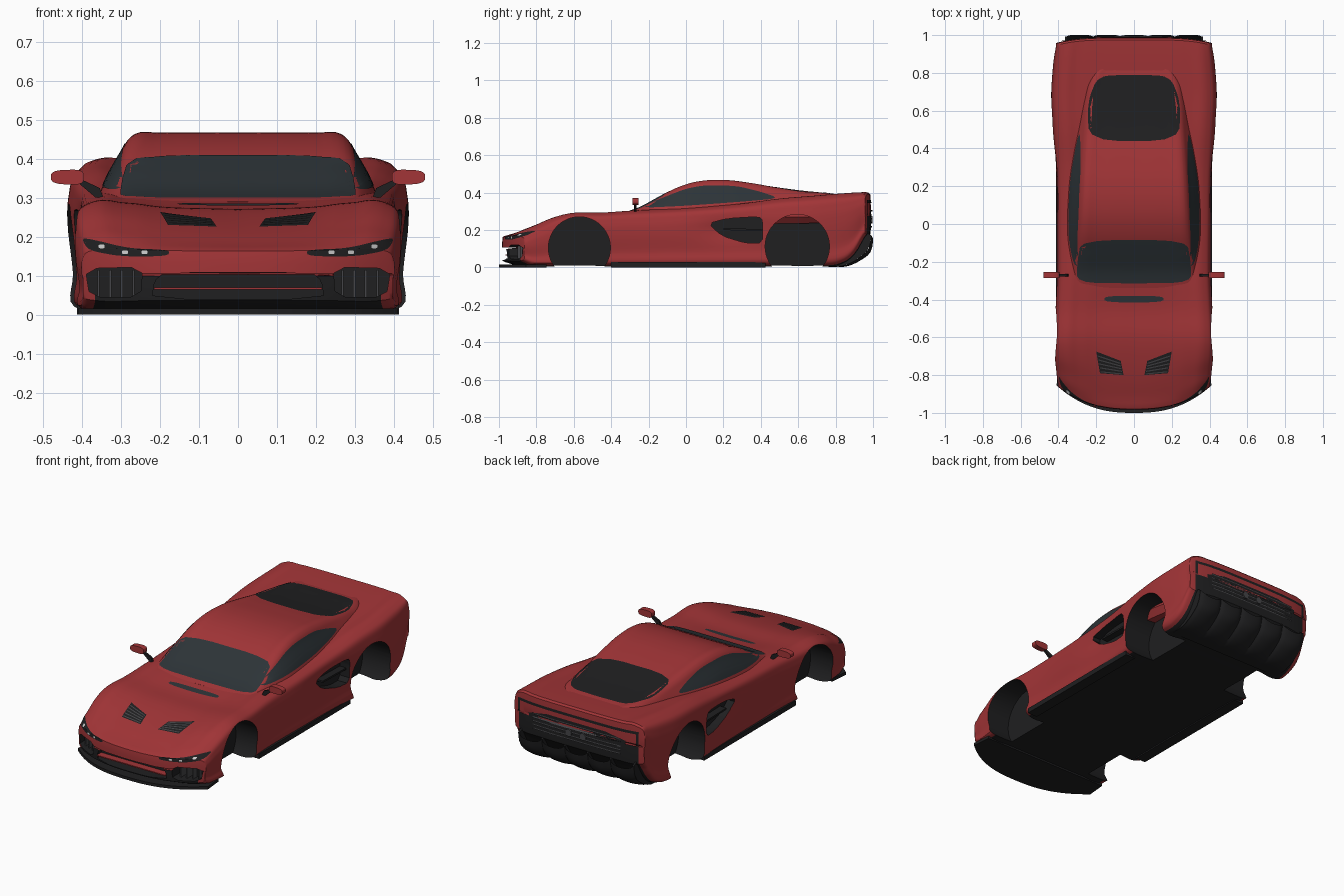
import bpy, bmesh, math
from mathutils import Vector
from mathutils.bvhtree import BVHTree

if "Cube" in bpy.data.objects:
    bpy.data.objects.remove(bpy.data.objects["Cube"])


def material(name, col):
    m = bpy.data.materials.new(name)
    m.diffuse_color = (*col, 1)
    m.use_nodes = True
    m.node_tree.nodes["Principled BSDF"].inputs["Base Color"].default_value = m.diffuse_color
    return m


RED = material("red_paint", (0.36, 0.035, 0.038))
DARK = material("black_trim", (0.014, 0.014, 0.015))
GLASS = material("dark_glass", (0.026, 0.034, 0.039))
GREY = material("grey_trim", (0.06, 0.06, 0.065))
LAMP = material("lamp", (0.8, 0.8, 0.8))
trees = []


def finish(name, bm, mats, angle=40):
    bmesh.ops.recalc_face_normals(bm, faces=bm.faces)
    me = bpy.data.meshes.new(name)
    bm.to_mesh(me)
    bm.free()
    ob = bpy.data.objects.new(name, me)
    bpy.context.collection.objects.link(ob)
    for m in mats:
        me.materials.append(m)
    smooth(ob, angle)
    return ob


def smooth(ob, angle=40):
    bpy.ops.object.select_all(action='DESELECT')
    ob.select_set(True)
    bpy.context.view_layer.objects.active = ob
    bpy.ops.object.shade_smooth_by_angle(angle=math.radians(angle))


def curve(keys, t):
    """Smooth interpolation of rows (t, values...)."""
    def slope(i, k):
        d = lambda j: (keys[j + 1][k] - keys[j][k]) / (keys[j + 1][0] - keys[j][0])
        if i == 0 or i == len(keys) - 1:
            return d(min(i, len(keys) - 2))
        a, b = keys[i][0] - keys[i - 1][0], keys[i + 1][0] - keys[i][0]
        return (d(i - 1) * b + d(i) * a) / (a + b)
    i = 0
    while i < len(keys) - 2 and t > keys[i + 1][0]:
        i += 1
    h = keys[i + 1][0] - keys[i][0]
    s = min(max((t - keys[i][0]) / h, 0), 1)
    return [(2*s**3 - 3*s*s + 1) * keys[i][k] + (s**3 - 2*s*s + s) * h * slope(i, k)
            + (3*s*s - 2*s**3) * keys[i + 1][k] + (s**3 - s*s) * h * slope(i + 1, k)
            for k in range(1, len(keys[0]))]


def section(keys, per):
    """Dense half section from key points, by chord length."""
    rows, t = [], 0
    for i, p in enumerate(keys):
        t += math.dist(p, keys[i - 1]) if i else 0
        rows.append((t, *p))
    out = [curve(rows, a[0] + (b[0] - a[0]) * j / per) for a, b in zip(rows, rows[1:]) for j in range(per)]
    return out + [list(keys[-1])]


def loft(name, halves, mats, dark=0):
    rings = [h + [Vector((-p.x, p.y, p.z)) for p in reversed(h[1:-1])] for h in halves]
    n = len(rings[0])
    bm = bmesh.new()
    vs = [[bm.verts.new(p) for p in r] for r in rings]
    for a, b in zip(vs, vs[1:]):
        for i in range(n):
            f = bm.faces.new((a[i], a[(i + 1) % n], b[(i + 1) % n], b[i]))
            f.material_index = int(i < dark or i >= n - dark)
    bm.faces.new(vs[0])
    bm.faces.new(vs[-1])
    ob = finish(name, bm, mats)
    trees.append(BVHTree.FromPolygons([v.co for v in ob.data.vertices], [p.vertices for p in ob.data.polygons]))
    return ob


def place(axis, a, b, c):
    return Vector({'x': (c, a, b), 'y': (a, c, b), 'z': (a, b, c)}[axis])


def prism(name, outline, axis, lo, hi, mats, mirror=False, index=0):
    bm = bmesh.new()
    for sx in ((1, -1) if mirror else (1,)):
        ends = [[bm.verts.new(Vector((sx, 1, 1)) * place(axis, a, b, c)) for a, b in outline] for c in (lo, hi)]
        bm.faces.new(ends[0])
        bm.faces.new(ends[1])
        for i in range(len(outline)):
            j = i - 1
            bm.faces.new((ends[0][i], ends[0][j], ends[1][j], ends[1][i]))
    for f in bm.faces:
        f.material_index = index
    return finish(name, bm, mats)


def box(name, x, y, z, mat, mirror=False):
    return prism(name, [(x[0], y[0]), (x[1], y[0]), (x[1], y[1]), (x[0], y[1])], 'z', *z, [mat], mirror)


def rounded(pts, n=2):
    for _ in range(n):
        pts = [tuple(p[k] * w + q[k] * (1 - w) for k in (0, 1))
               for p, q in zip(pts, pts[1:] + pts[:1]) for w in (.8, .2)]
    return pts


def panel(name, outline, side, mat, mirror=False, off=0.002, smoothing=2):
    """Sheet projected onto the body from one side ('x', 'z', 'y', '-y')."""
    axis, sgn = side[-1], -1 if side[0] == '-' else 1
    pts = rounded(outline, smoothing)
    k = 10 if len(pts) < 8 else 3
    pts = [tuple(p[c] + (q[c] - p[c]) * j / k for c in (0, 1))
           for p, q in zip(pts, pts[1:] + pts[:1]) for j in range(k)]
    cx, cy = (sum(p[c] for p in pts) / len(pts) for c in (0, 1))
    last = [0]

    def cast(a, b):
        hits = [t.ray_cast(place(axis, a, b, 2 * sgn), place(axis, 0, 0, -sgn)) for t in trees]
        hits = [h for h in hits if h[0]]
        d = 'xyz'.index(axis)
        if hits:
            last[0] = min(hits, key=lambda h: h[3])[0][d]
        return place(axis, a, b, last[0] + off * sgn)
    bm = bmesh.new()
    for sx in ((1, -1) if mirror else (1,)):
        new = lambda a, b: bm.verts.new(Vector((sx, 1, 1)) * cast(a, b))
        mid = new(cx, cy)
        rings = [[new(cx + (a - cx) * s, cy + (b - cy) * s) for a, b in pts]
                 for s in (.15, .3, .45, .6, .75, .88, 1)]
        for i in range(len(pts)):
            bm.faces.new((mid, rings[0][i - 1], rings[0][i]))
            for r, q in zip(rings, rings[1:]):
                bm.faces.new((r[i - 1], q[i - 1], q[i], r[i]))
    return finish(name, bm, [mat])


# main body: y, half width, bottom, shoulder height, centre height
BODY = [(-.97, .402, .03, .175, .168), (-.92, .407, .015, .2, .182), (-.85, .412, .01, .225, .207),
        (-.75, .419, .01, .26, .237), (-.6, .422, .01, .29, .268), (-.45, .415, .01, .291, .273),
        (-.3, .408, .01, .3, .295), (0, .41, .01, .315, .31), (.3, .417, .01, .338, .33),
        (.5, .43, .01, .364, .355), (.7, .438, .01, .38, .378), (.82, .43, .02, .39, .39),
        (.92, .42, .085, .397, .397), (.975, .412, .165, .4, .4)]
KEYS = [(0, 0, 0), (.6, 0, 0), (.9, 0, 0), (.965, .03, 0), (.975, .25, 0), (1, .6, 0), (.992, .8, 0),
        (.957, .94, 0), (.88, .995, 0), (.7, 1, .2), (.4, 1, .8), (0, 1, 1)]
PROFILE = section(KEYS, 5)


def body_ring(y, dy=0, s=1):
    w, zb, zs, zt = curve(BODY, y)
    zm, out = (zb + zs) / 2, []
    nose, tail = min(max((-.62 - y) / .35, 0), 1), min(max((y - .85) / .12, 0), 1)
    for fx, fz, g in PROFILE:
        z = zb + fz * (zs - zb) + g * (zt - zs)
        yy = y + dy + .12 * nose * abs(fx) ** 2.5 - .03 * tail * fx ** 4
        dent = .02 * math.exp(-((y - .24) / .16) ** 2 - ((z - .2) / .06) ** 2) * (fx > .9)
        out.append(Vector((fx * w - dent, yy, zm + (z - zm) * s)))
    return out


caps = [(.01, .92), (.012, .7), (.013, .4), (.013, .05)]
rings = [body_ring(-.97, -d, s) for d, s in reversed(caps)]
rings += [body_ring(-.97 + 1.945 * i / 90) for i in range(91)]
rings += [body_ring(.975, d, s) for d, s in caps]
body = loft("body_shell", rings, [RED, DARK], 11)

# cabin: y, roof height, top half width, base half width
CABIN = [(-.34, .29, .3, .33), (-.25, .32, .3, .345), (-.15, .373, .297, .36), (-.05, .424, .293, .367),
         (.03, .451, .29, .367), (.12, .465, .286, .365), (.22, .465, .281, .362), (.35, .449, .273, .35),
         (.5, .423, .262, .33), (.65, .404, .25, .3), (.78, .393, .225, .26), (.86, .383, .17, .2)]
rings = []
for i in range(61):
    y = -.34 + 1.2 * i / 60
    zt, wt, wb = curve(CABIN, y)
    h = zt - .27
    half = section([(0, .27), (wb, .27), (wb * .65 + wt * .35, .27 + h * .42), (wt + .012, zt - .22 * h),
                    (wt - .004, zt - .08 * h), (.93 * wt, zt - .015 * h), (.7 * wt, zt), (0, zt)], 4)
    rings.append([Vector((x, y, z)) for x, z in half])
cabin = loft("cabin_roof", rings, [RED])

# glass, vents and lamps laid on the surface
panel("windscreen", [(-.303, -.31), (0, -.315), (.303, -.31), (.3, -.2), (.28, -.085), (-.28, -.085), (-.3, -.2)], 'z', GLASS)
panel("rear_window", [(-.19, .785), (0, .79), (.19, .785), (.245, .65), (.24, .44), (-.24, .44), (-.245, .65)], 'z', DARK)
panel("side_window", [(-.26, .318), (-.12, .375), (0, .422), (.1, .44), (.27, .437), (.4, .405), (.5, .37),
                      (.3, .352), (0, .33)], 'x', GLASS, True)
panel("cowl_vent", [(-.155, -.415), (.155, -.415), (.155, -.38), (-.155, -.38)], 'z', GLASS)
panel("hood_vent", [(.2, -.675), (.07, -.725), (.055, -.8), (.18, -.79)], 'z', DARK, True, smoothing=0)
for i in range(5):
    t = i / 5 + .1
    a, b = (.195 - .02 * t, -.685 - .105 * t), (.073 - .012 * t, -.728 - .07 * t)
    panel("hood_vent_slat", [a, b, (b[0], b[1] - .006), (a[0], a[1] - .006)], 'z', GREY, True, .005, 0)
panel("headlight", [(.402, .197), (.37, .192), (.28, .17), (.175, .166), (.18, .15), (.3, .149), (.385, .165)], '-y', DARK, True)
for x, z in ((.24, .16), (.29, .16), (.35, .175)):
    panel("headlight_bulb", [(x - .008, z - .005), (x + .008, z - .005), (x + .008, z + .005), (x - .008, z + .005)], '-y', LAMP, True, .005)

# rear fascia
panel("rear_grille", [(-.31, .32), (.31, .32), (.29, .2), (-.29, .2)], 'y', DARK, smoothing=1)
for i in range(5):
    z = .215 + .021 * i
    panel("rear_grille_slat", [(-.28, z), (.28, z), (.28, z + .008), (-.28, z + .008)], 'y', GREY, False, .008, 0)
panel("tail_light_strip", [(-.38, .345), (.38, .345), (.38, .36), (-.38, .36)], 'y', DARK, False, .003, 0)
panel("tail_light_end", [(.365, .28), (.38, .28), (.38, .36), (.365, .36)], 'y', DARK, True, .004, 0)


def circle(a, b, r, n=48):
    return [(a + r * math.cos(2 * math.pi * i / n), b + r * math.sin(2 * math.pi * i / n)) for i in range(n)]


prism("exhaust_tip", circle(.045, .255, .02, 20), 'y', .96, .998, [GREY], True)

# wheel arches, side scoops and front intakes cut from the body
cuts = [(circle(-.57, .105, .166), 'x', .27, .7, True), (circle(.595, .112, .172), 'x', .25, .7, True),
        (rounded([(.12, .235), (.22, .262), (.39, .272), (.41, .25), (.41, .13), (.32, .13), (.19, .17)], 1), 'x', .355, .6, True),
        (rounded([(-.22, .04), (.22, .04), (.215, .085), (.19, .108), (-.19, .108), (-.215, .085)], 1), 'y', -1.2, -.92, False),
        (rounded([(.25, .045), (.38, .045), (.392, .118), (.245, .122)], 1), 'y', -1.2, -.835, True)]
for outline, axis, lo, hi, mirror in cuts:
    cutter = prism("cutter", outline, axis, lo, hi, [RED, DARK], mirror, 1)
    cutter.hide_render = True
    mod = body.modifiers.new("cut", 'BOOLEAN')
    mod.operation, mod.solver, mod.object = 'DIFFERENCE', 'EXACT', cutter
    bpy.context.view_layer.objects.active = body
    bpy.ops.object.modifier_apply(modifier=mod.name)
    bpy.data.objects.remove(cutter)
smooth(body, 35)

# inserts in the openings
box("grille_bar", (-.215, .215), (-.965, -.925), (.064, .07), RED)
for i in range(4):
    box("intake_fin", (.265 + .03 * i, .271 + .03 * i), (-.9 + .012 * i, -.84), (.045, .115), GREY, True)
prism("scoop_blade", [(.2, .2), (.41, .195), (.41, .205), (.2, .21)], 'x', .35, .395, [DARK], True)

# splitter and side skirts
lip = [(x * .41 / 20, -1 + .145 * abs(x / 20) ** 2.5) for x in range(-20, 21)]
prism("front_splitter", lip + [(.4, -.745), (-.4, -.745)], 'z', 0, .016, [DARK])
box("side_skirt", (.35, .413), (-.4, .425), (0, .028), DARK, True)

# ribbed rear diffuser
RISE = [(0, .76, .004), (.3, .85, .012), (.6, .93, .055), (.85, .98, .11), (1, .992, .17)]
bm = bmesh.new()
grid = []
for i in range(13):
    y, z = curve(RISE, i / 12)
    row = []
    for j in range(61):
        b = .024 * (i / 12) * abs(math.sin(math.pi * j / 12)) ** .6
        row.append(bm.verts.new((-.36 + .72 * j / 60, min(y + b * .5, 1), max(z - b, .003))))
    grid.append(row)
for a, b in zip(grid, grid[1:]):
    for j in range(60):
        bm.faces.new((a[j], a[j + 1], b[j + 1], b[j]))
diffuser = finish("rear_diffuser", bm, [DARK])
for j in range(6):
    x = -.36 + .144 * j
    prism("diffuser_fin", [curve(RISE, i / 8) for i in range(9)] + [(.96, .19), (.88, .1), (.8, .03)],
          'x', x - .005, x + .005, [DARK])

# door mirrors
prism("mirror_housing", rounded([(.395, .332), (.48, .336), (.48, .37), (.395, .373)], 3), 'y', -.287, -.255, [RED], True)
prism("mirror_stalk", [(.345, .3), (.365, .3), (.41, .338), (.4, .346), (.355, .325)], 'y', -.277, -.265, [DARK], True)
